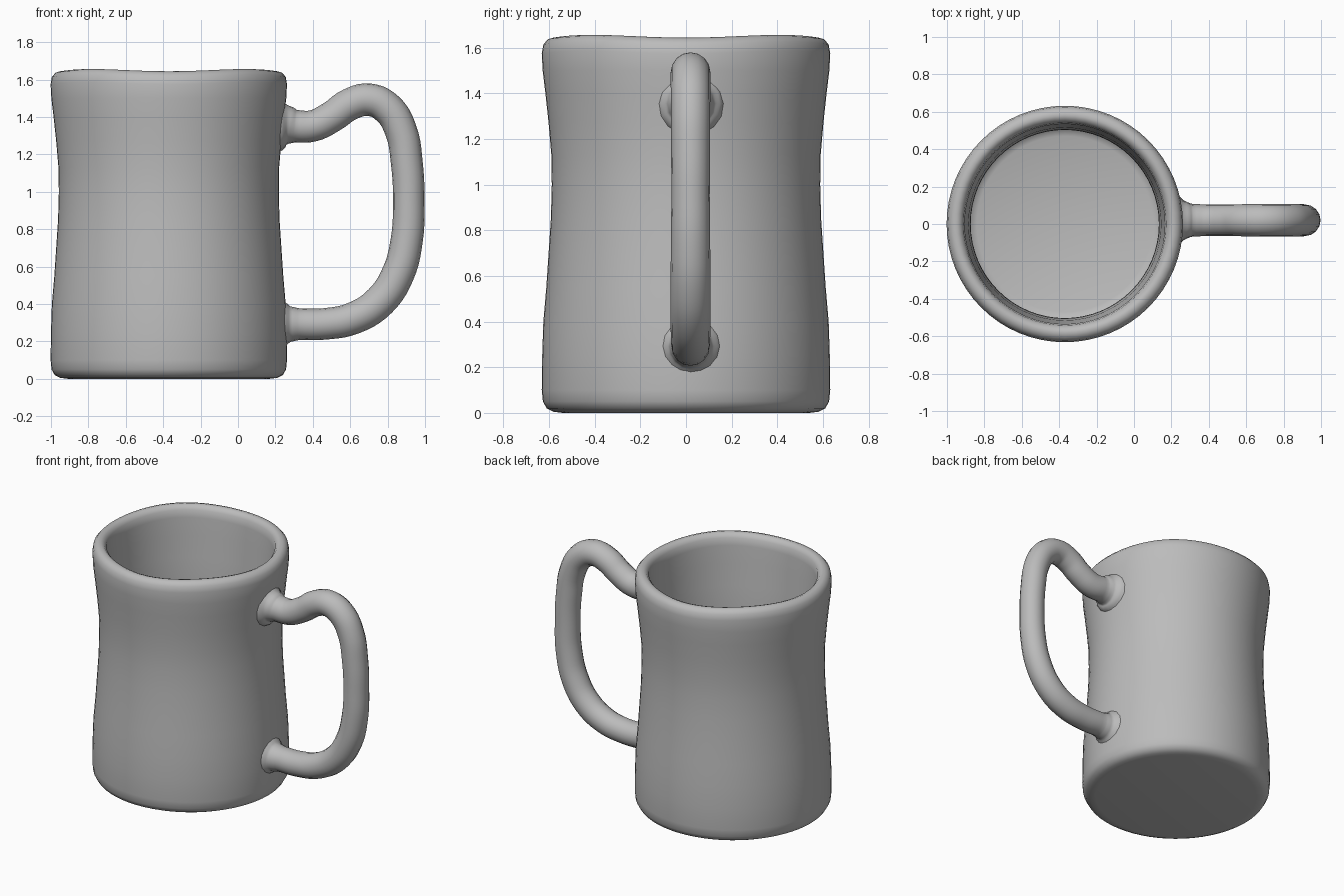
import bpy, bmesh, math

if "Cube" in bpy.data.objects:
    bpy.data.objects.remove(bpy.data.objects["Cube"])

clay = bpy.data.materials.new("plain grey")
clay.diffuse_color = (0.5, 0.5, 0.5, 1)
clay.use_nodes = True
clay.node_tree.nodes["Principled BSDF"].inputs["Base Color"].default_value = clay.diffuse_color
CX = -0.37  # cup axis


def finish(ob):
    ob.data.materials.append(clay)
    bpy.ops.object.select_all(action='DESELECT')
    bpy.context.view_layer.objects.active = ob
    ob.select_set(True)
    bpy.ops.object.shade_smooth_by_angle(angle=math.radians(50))


# Cup: one lathed profile, up the waisted outside, over the rim, down the inside
profile = [(0, 0), (0.54, 0), (0.58, 0.005), (0.61, 0.02), (0.627, 0.05), (0.632, 0.1),
           (0.63, 0.25), (0.625, 0.4), (0.612, 0.55), (0.602, 0.7), (0.592, 0.85),
           (0.588, 1.0), (0.59, 1.13), (0.602, 1.27), (0.616, 1.4), (0.628, 1.5),
           (0.632, 1.58), (0.625, 1.62), (0.605, 1.643), (0.58, 1.65), (0.56, 1.643),
           (0.542, 1.62), (0.535, 1.57), (0.53, 1.45), (0.515, 1.3), (0.505, 1.1),
           (0.503, 0.9), (0.51, 0.7), (0.525, 0.5), (0.535, 0.3), (0.53, 0.17),
           (0.51, 0.135), (0.47, 0.12), (0, 0.12)]
bm = bmesh.new()
vs = [bm.verts.new((r, 0, z)) for r, z in profile]
es = [bm.edges.new(p) for p in zip(vs, vs[1:])]
bmesh.ops.spin(bm, geom=vs + es, cent=(0, 0, 0), axis=(0, 0, 1),
               angle=math.tau, steps=64)
bmesh.ops.remove_doubles(bm, verts=bm.verts, dist=1e-4)
bmesh.ops.recalc_face_normals(bm, faces=bm.faces)
# Slight hand-made unevenness around the rim
for v in bm.verts:
    if v.co.z > 1.5:
        v.co.z += 0.006 * math.cos(4 * math.atan2(v.co.y, v.co.x) + math.pi)
    v.co.x += CX
me = bpy.data.meshes.new("cup")
bm.to_mesh(me)
bm.free()
cup = bpy.data.objects.new("cup", me)
bpy.context.collection.objects.link(cup)
finish(cup)

# Handle: round tube along a smooth path, flared where it meets the cup (x, z, radius)
path = [(0.18, 1.355, 0.165), (0.235, 1.355, 0.135), (0.265, 1.355, 0.105),
        (0.31, 1.35, 0.087), (0.40, 1.352, 0.084), (0.50, 1.40, 0.084),
        (0.60, 1.468, 0.086), (0.70, 1.492, 0.087), (0.80, 1.445, 0.087),
        (0.87, 1.33, 0.086), (0.903, 1.15, 0.085), (0.913, 0.95, 0.084),
        (0.902, 0.74, 0.086), (0.855, 0.56, 0.088), (0.76, 0.415, 0.088),
        (0.62, 0.325, 0.086), (0.46, 0.293, 0.084), (0.33, 0.292, 0.084),
        (0.28, 0.292, 0.095), (0.245, 0.292, 0.125), (0.18, 0.292, 0.165)]
cu = bpy.data.curves.new("handle_path", 'CURVE')
cu.dimensions = '3D'
cu.bevel_depth = 1.0
cu.bevel_resolution = 6
cu.resolution_u = 5
cu.use_fill_caps = True
sp = cu.splines.new('BEZIER')
sp.bezier_points.add(len(path) - 1)
for p, (x, z, r) in zip(sp.bezier_points, path):
    p.co = (x, 0.02, z)
    p.radius = r
    p.handle_left_type = p.handle_right_type = 'AUTO'
tube = bpy.data.objects.new("handle_curve", cu)
bpy.context.collection.objects.link(tube)
bpy.context.view_layer.update()
mesh = bpy.data.meshes.new_from_object(tube.evaluated_get(bpy.context.evaluated_depsgraph_get()))
bpy.data.objects.remove(tube)
handle = bpy.data.objects.new("handle", mesh)
bpy.context.collection.objects.link(handle)
handle.data.materials.clear()
finish(handle)
